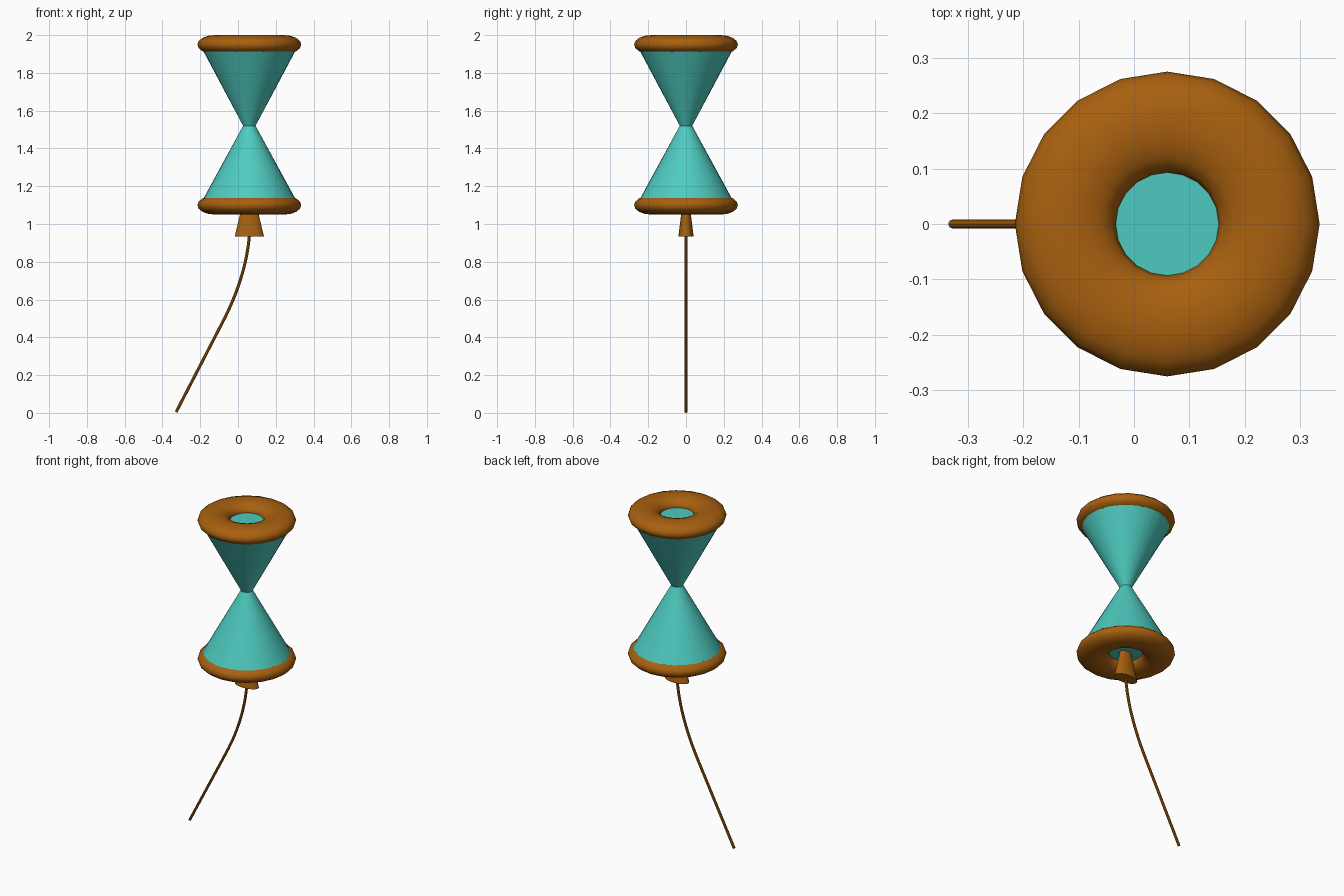
import bpy, math
from mathutils import Vector

if "Cube" in bpy.data.objects:
    bpy.data.objects.remove(bpy.data.objects["Cube"])

CX = 0.06  # axis of the body


def material(name, rgb):
    m = bpy.data.materials.new(name)
    m.diffuse_color = (*rgb, 1)
    m.use_nodes = True
    m.node_tree.nodes["Principled BSDF"].inputs["Base Color"].default_value = m.diffuse_color
    return m


brown = material("brown", (0.39, 0.117, 0.005))
teal = material("teal", (0.076, 0.597, 0.525))


def finish(name, mat):
    ob = bpy.context.object
    ob.name = name
    ob.data.materials.append(mat)
    bpy.ops.object.transform_apply(location=False, rotation=False, scale=True)
    bpy.ops.object.shade_smooth_by_angle(angle=math.radians(40))
    return ob


def ring(name, z):
    bpy.ops.mesh.primitive_torus_add(major_segments=20, minor_segments=16,
                                     major_radius=0.184, minor_radius=0.091,
                                     location=(CX, 0, z))
    bpy.context.object.scale.z = 0.05 / 0.091
    finish(name, brown)


def frustum(name, z0, r0, z1, r1, mat, squash=1.0):
    bpy.ops.mesh.primitive_cone_add(vertices=32, radius1=r0, radius2=r1,
                                    depth=z1 - z0, location=(CX, 0, (z0 + z1) / 2))
    bpy.context.object.scale.y = squash
    finish(name, mat)


# Flattened end rings
ring("top_ring", 1.95)
ring("bottom_ring", 1.10)

# Two cones meeting at a narrow waist
frustum("upper_cone", 1.52, 0.033, 1.95, 0.262, teal)
frustum("lower_cone", 1.10, 0.262, 1.52, 0.033, teal)

# Oval plug under the body
frustum("plug", 0.935, 0.077, 1.10, 0.038, brown, 0.52)

# Cord: a bend followed by a straight length
a, b, c = Vector((CX, 0, 0.935)), Vector((0.04, 0, 0.71)), Vector((-0.087, 0, 0.47))
path = [Vector((CX, 0, 0.97))]
for i in range(13):
    t = i / 12
    path.append(a * (1 - t) ** 2 + b * 2 * t * (1 - t) + c * t * t)
path.append(Vector((-0.328, 0, 0.004)))
curve = bpy.data.curves.new("cord", 'CURVE')
curve.dimensions = '3D'
curve.bevel_depth = 0.008
curve.bevel_resolution = 2
curve.use_fill_caps = True
spline = curve.splines.new('POLY')
spline.points.add(len(path) - 1)
for point, co in zip(spline.points, path):
    point.co = (*co, 1)
cord = bpy.data.objects.new("cord", curve)
bpy.context.collection.objects.link(cord)
bpy.ops.object.select_all(action='DESELECT')
cord.select_set(True)
bpy.context.view_layer.objects.active = cord
bpy.ops.object.convert(target='MESH')
finish("cord", brown)
